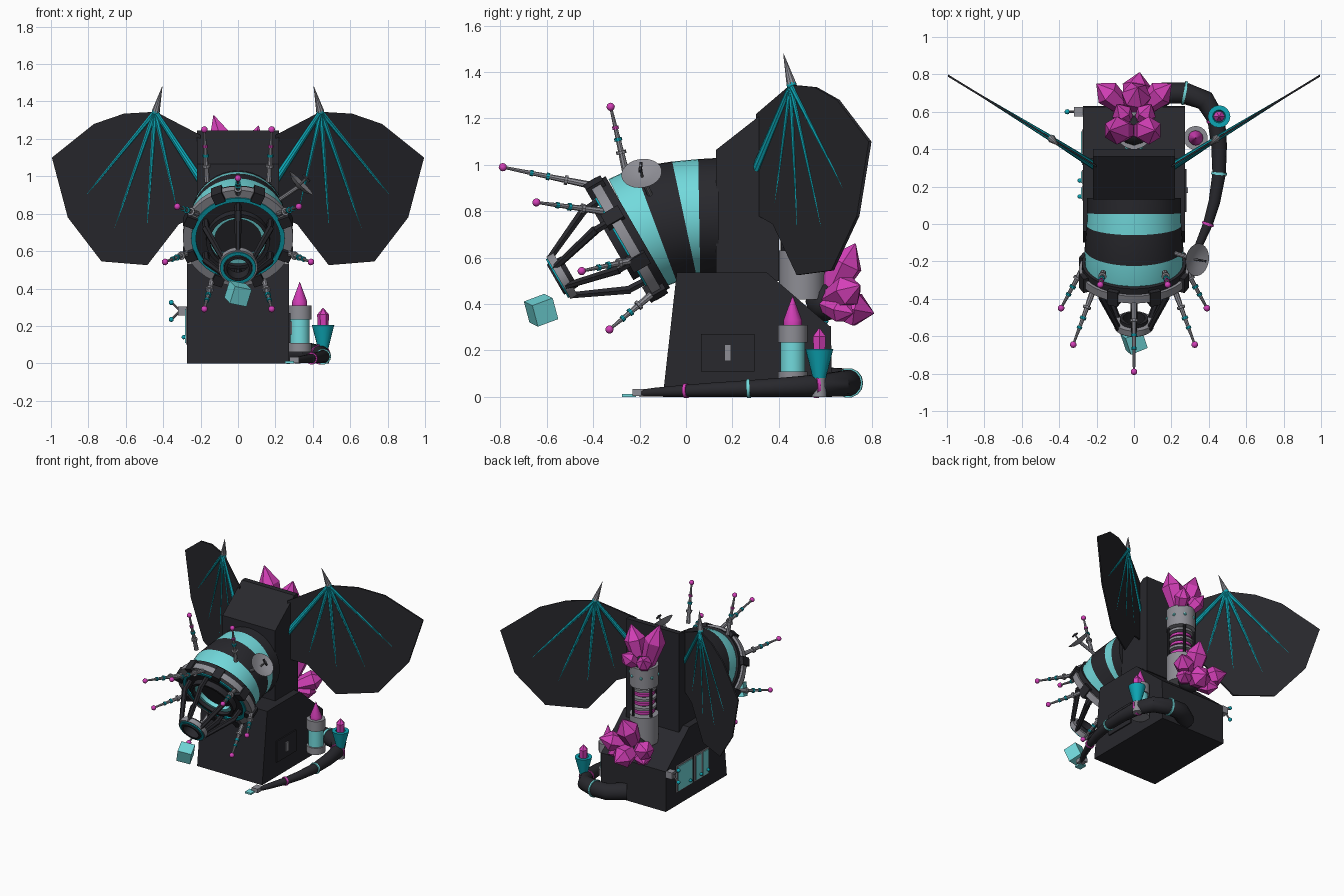
import bpy, bmesh, math
from mathutils import Vector, Matrix

if "Cube" in bpy.data.objects:
    bpy.data.objects.remove(bpy.data.objects["Cube"])

def mat(name, c):
    m = bpy.data.materials.new(name)
    m.diffuse_color = (*c, 1)
    m.use_nodes = True
    m.node_tree.nodes["Principled BSDF"].inputs["Base Color"].default_value = m.diffuse_color
    return m

DARK = mat("charcoal", (.021, .021, .026))
GREY = mat("steel_grey", (.27, .27, .30))
AQUA = mat("light_aqua", (.17, .70, .72))
TEAL = mat("deep_teal", (.004, .38, .46))
PINK = mat("magenta", (.66, .05, .48))

def finish(name, bm, mats, smooth=False):
    bmesh.ops.recalc_face_normals(bm, faces=bm.faces)
    me = bpy.data.meshes.new(name)
    bm.to_mesh(me)
    bm.free()
    for m in (mats if isinstance(mats, list) else [mats]):
        me.materials.append(m)
    ob = bpy.data.objects.new(name, me)
    bpy.context.collection.objects.link(ob)
    if smooth:
        bpy.context.view_layer.objects.active = ob
        ob.select_set(True)
        bpy.ops.object.shade_smooth_by_angle(angle=math.radians(35))
        ob.select_set(False)
    return ob

def frame(a, d):
    """Matrix at a with its z axis along d."""
    return Matrix.Translation(a) @ Vector(d).to_track_quat('Z', 'Y').to_matrix().to_4x4()

def loft(name, rings, mats, smooth=True, closed=False, bands=None, cap=True):
    bm = bmesh.new()
    vs = [[bm.verts.new(p) for p in r] for r in rings]
    n = len(vs[0])
    for i in range(len(vs) if closed else len(vs) - 1):
        a, b = vs[i], vs[(i + 1) % len(vs)]
        for j in range(n):
            f = bm.faces.new((a[j], a[(j + 1) % n], b[(j + 1) % n], b[j]))
            f.material_index = bands[i] if bands else 0
    if cap and not closed:
        bm.faces.new(vs[0])
        bm.faces.new(vs[-1])
    return finish(name, bm, mats, smooth)

def circle(M, r, s, n):
    return [M @ Vector((r * math.cos(t * math.tau / n), r * math.sin(t * math.tau / n), s)) for t in range(n)]

def lathe(name, prof, M, mats, n=24, smooth=True, closed=False, bands=None):
    return loft(name, [circle(M, r, s, n) for r, s in prof], mats, smooth, closed, bands)

def ring(name, M, r0, r1, s0, s1, m, n=32):
    return lathe(name, [(r0, s0), (r1, s0), (r1, s1), (r0, s1)], M, m, n, closed=True)

def rod(name, a, b, r1, r2, m, n=10):
    a, b = Vector(a), Vector(b)
    return lathe(name, [(r1, 0), (r2, (b - a).length)], frame(a, b - a), m, n)

def box(name, c, size, m, M=Matrix()):
    bm = bmesh.new()
    bmesh.ops.create_cube(bm, size=1, matrix=M @ Matrix.Translation(c) @ Matrix.Diagonal((*size, 1)))
    return finish(name, bm, m)

def ball(name, c, r, m, sub=2):
    bm = bmesh.new()
    bmesh.ops.create_icosphere(bm, subdivisions=sub, radius=r, matrix=Matrix.Translation(c))
    return finish(name, bm, m, sub > 1)

def extrude_x(name, prof, w, m):
    return loft(name, [[Vector((x, y, z)) for y, z in prof] for x in (-w, w)], m, False)

def crystal(name, a, b, r):
    a, b = Vector(a), Vector(b)
    h = (b - a).length
    lathe(name, [(r * .65, 0), (r, h * .62), (.003, h)], frame(a, b - a), PINK, 6, False)

# body blocks
extrude_x("base", [(-.10, 0), (-.04, .535), (.35, .535), (.625, .30), (.63, 0)], .272, DARK)
extrude_x("tower", [(.13, .5), (.13, 1.065), (.36, 1.245), (.40, 1.245), (.40, .5)], .22, DARK)
box("side_door", (.274, .18, .19), (.014, .23, .16), DARK)
box("door_handle", (.283, .18, .19), (.012, .03, .07), GREY)

# windows and valve on the left
for y, w in ((.41, .17), (.25, .06), (.165, .06)):
    box("window_frame", (-.274, y, .20), (.01, w + .02, .20), GREY)
    box("window_pane", (-.279, y, .20), (.01, w, .18), AQUA)
    ball("window_knob", (-.29, y - w * .3, .14), .012, TEAL)
box("valve_body", (-.295, .60, .28), (.05, .05, .05), GREY)
for z in (.235, .325):
    rod("valve_fork", (-.31, .60, .28), (-.355, .60, z), .006, .006, GREY)
    ball("valve_knob", (-.357, .60, z), .014, TEAL)

# bent barrel with colour bands
rings = []
for y, z, t, r in ((.14, .78, 0, .25), (.057, .775, 1, .25), (-.007, .767, 12, .253),
                   (-.132, .742, 20.5, .264), (-.215, .705, 27, .262)):
    rings.append(circle(frame((0, y, z), (0, -math.cos(math.radians(t)), -math.sin(math.radians(t)))), r, 0, 40))
loft("barrel", rings, [DARK, AQUA], bands=[0, 1, 0, 1])

# muzzle, in a frame tilted down 30 degrees
c30, s30 = math.cos(math.pi / 6), .5
B = Matrix(((1, 0, 0, 0), (0, -s30, -c30, -.26), (0, c30, -s30, .68), (0, 0, 0, 1)))
ring("collar", B, .20, .278, -.06, -.02, DARK, 40)
ring("flange", B, .235, .295, -.025, .02, GREY, 40)
ring("flange_trim", B, .225, .25, .0, .028, TEAL, 40)
ring("inner_collar", B, .165, .228, -.03, .018, DARK, 40)
ring("lens_tube", B, .15, .17, -.03, .06, DARK, 32)
ring("lens_trim", B, .125, .152, -.03, .035, AQUA, 32)
lathe("lens", [(.13, -.02), (.13, .005)], B, DARK, 32)
for k in range(8):
    R = B @ Matrix.Rotation(math.tau * (k + .5) / 8, 4, 'Z')
    box("clamp", (.275, 0, 0), (.06, .06, .085), DARK, R)

# cage and nozzle
for k in range(6):
    R = B @ Matrix.Rotation(math.tau * k / 6 + math.pi / 2, 4, 'Z')
    rod("cage_strut", R @ Vector((.20, 0, .0)), R @ Vector((.195, 0, .10)), .018, .018, DARK, 6)
    rod("cage_strut", R @ Vector((.20, 0, .09)), R @ Vector((.09, 0, .33)), .02, .015, DARK, 6)
ring("nozzle", B, .072, .105, .30, .335, GREY)
ring("nozzle_trim", B, .078, .096, .335, .342, TEAL)
ring("nozzle_liner", B, .06, .075, .28, .35, DARK)
box("floating_cube", (0, 0, 0), (.098, .098, .098), AQUA,
    Matrix.Translation((0, -.625, .373)) @ Matrix.Rotation(.3, 4, 'Y') @ Matrix.Rotation(.25, 4, 'X') @ Matrix.Rotation(.4, 4, 'Z'))

# antennas round the flange: base, tip
for a, b in (((.165, -.26, .97), (.18, -.325, 1.25)), ((0, -.40, .91), (0, -.79, .99)),
             ((.22, -.36, .80), (.325, -.645, .838)), ((.265, -.22, .59), (.39, -.45, .542)),
             ((.14, -.15, .44), (.18, -.33, .29))):
    for sx in ((1, -1) if a[0] else (1,)):
        p, q = Vector((a[0] * sx, *a[1:])), Vector((b[0] * sx, *b[1:]))
        rod("antenna", p, q, .016, .006, GREY, 8)
        ball("antenna_tip", q, .018, PINK)
        for f, m, r in ((.3, GREY, .022), (.5, TEAL, .017), (.68, PINK if a[0] == .165 else TEAL, .014)):
            lathe("antenna_bead", [(r, -.007), (r, .007)], frame(p.lerp(q, f), q - p), m, 10)

# radar dish
D = frame((.33, -.19, .955), (.7, -.12, .7))
lathe("dish", [(.012, -.018), (.055, -.008), (.088, .012), (.05, -.001), (.01, -.008)], D, GREY, 24)
rod("dish_feed", D @ Vector((0, 0, -.01)), D @ Vector((0, 0, .06)), .006, .006, GREY)
box("dish_bar", (0, 0, .05), (.012, .05, .012), DARK, D)
rod("dish_arm", (.20, -.15, .86), (.325, -.19, .945), .012, .012, GREY)

# wings
outline = ((.20, 1.22), (.44, 1.345), (.61, 1.335), (.77, 1.28), (.995, 1.10), (.91, .78), (.73, .545),
           (.485, .525), (.315, .745), (.20, .785))
for sx in (1, -1):
    def W(x, z, o=0):
        return Vector((sx * x, .315 + (x - .21) * .61 + o, z))
    loft("wing", [[W(x, z, o) for x, z in outline] for o in (-.006, .006)], DARK, False)
    hub = W(.44, 1.345)
    rod("wing_arm", hub, W(.20, .98, -.005), .014, .022, TEAL)
    for x, z in ((.85, .85), (.68, .66), (.49, .66), (.315, .78)):
        rod("wing_rib", hub, W(x, z), .016, .004, TEAL, 8)
    ball("wing_joint", hub, .022, TEAL)
    rod("wing_spike", hub, (sx * .405, .42, 1.48), .022, .001, GREY)

# coil column behind the tower
C = Matrix.Translation((0, .5, 0))
lathe("coil_base", [(.1, .42), (.1, .63)], C, GREY)
lathe("coil_cap", [(.1, .85), (.1, 1.0)], C, GREY)
lathe("coil_core", [(.045, .6), (.045, .87)], C, DARK)
for k in range(6):
    ring("coil_ring", C, .045, .085 if k % 2 else .075, .645 + k * .034, .663 + k * .034, GREY if k % 2 else PINK, 20)
for k in range(8):
    t = math.tau * (k + .5) / 8
    x, y = .098 * math.cos(t), .5 + .098 * math.sin(t)
    if k % 2:
        rod("coil_post", (x * .9, .5 + (y - .5) * .9, .6), (x * .9, .5 + (y - .5) * .9, .88), .01, .01, DARK, 8)
    ball("coil_bolt", (x, y, .93), .013, AQUA, 1)

# crystal clusters
ball("upper_crystal_mount", (0, .5, 1.0), .08, DARK)
for a, b, r in (((-.03, .5, 1.0), (-.13, .50, 1.325), .075), ((.03, .5, 1.0), (.11, .50, 1.27), .075),
                ((-.03, .53, .99), (-.09, .64, 1.10), .055), ((.03, .53, .99), (.09, .64, 1.10), .055)):
    crystal("upper_crystal", a, b, r)
ball("lower_crystal_mount", (0, .60, .41), .085, DARK)
for a, b, r in (((0, .62, .44), (.02, .73, .66), .08), ((-.05, .62, .42), (-.20, .75, .48), .07),
                ((.05, .62, .42), (.20, .75, .48), .07), ((0, .62, .40), (.03, .81, .36), .08),
                ((-.05, .6, .40), (-.15, .72, .36), .06), ((.05, .6, .40), (.15, .72, .36), .06)):
    crystal("lower_crystal", a, b, r)

# canister
K = Matrix.Translation((.33, .46, 0))
lathe("canister_foot", [(.064, .06), (.064, .11)], K, GREY)
lathe("canister_glass", [(.053, .10), (.053, .24)], K, AQUA)
lathe("canister_cap", [(.064, .235), (.064, .31)], K, GREY)
lathe("canister_cone", [(.04, .31), (.04, .33), (.001, .435)], K, PINK, 12)

# torch
T = Matrix.Translation((.455, .575, 0))
lathe("torch_stem", [(.032, 0), (.026, .09)], T, GREY, 16)
lathe("torch_cup", [(.028, .08), (.06, .205), (.035, .205), (.03, .19)], T, TEAL, 16)
lathe("torch_crystal", [(.028, .19), (.032, .26), (.003, .295)], T, PINK, 6, False)

# ground hose, tapered, with collars
path = [(.06, .62, .065, .062), (.17, .70, .062, .06), (.27, .70, .06, .058), (.38, .66, .055, .055),
        (.44, .56, .048, .048), (.455, .42, .042, .042), (.455, .27, .036, .036), (.43, .12, .031, .031),
        (.395, 0, .026, .026), (.34, -.13, .02, .02), (.305, -.20, .015, .015)]
P = [Vector(p[:3]) for p in path]
rings = []
for i, p in enumerate(P):
    d = P[min(i + 1, len(P) - 1)] - P[max(i - 1, 0)]
    M = frame(p, d)
    rings.append(circle(M, path[i][3], 0, 14))
    if i in (2, 4, 6, 8):
        r = path[i][3]
        ring("hose_collar", M, r - .005, r + .006, -.007, .007, PINK if i % 4 == 0 else AQUA, 14)
loft("hose", rings, DARK)
box("hose_clip", (.30, -.20, .018), (.05, .06, .03), GREY)
box("hose_tip", (.275, -.245, .006), (.05, .06, .012), AQUA)
